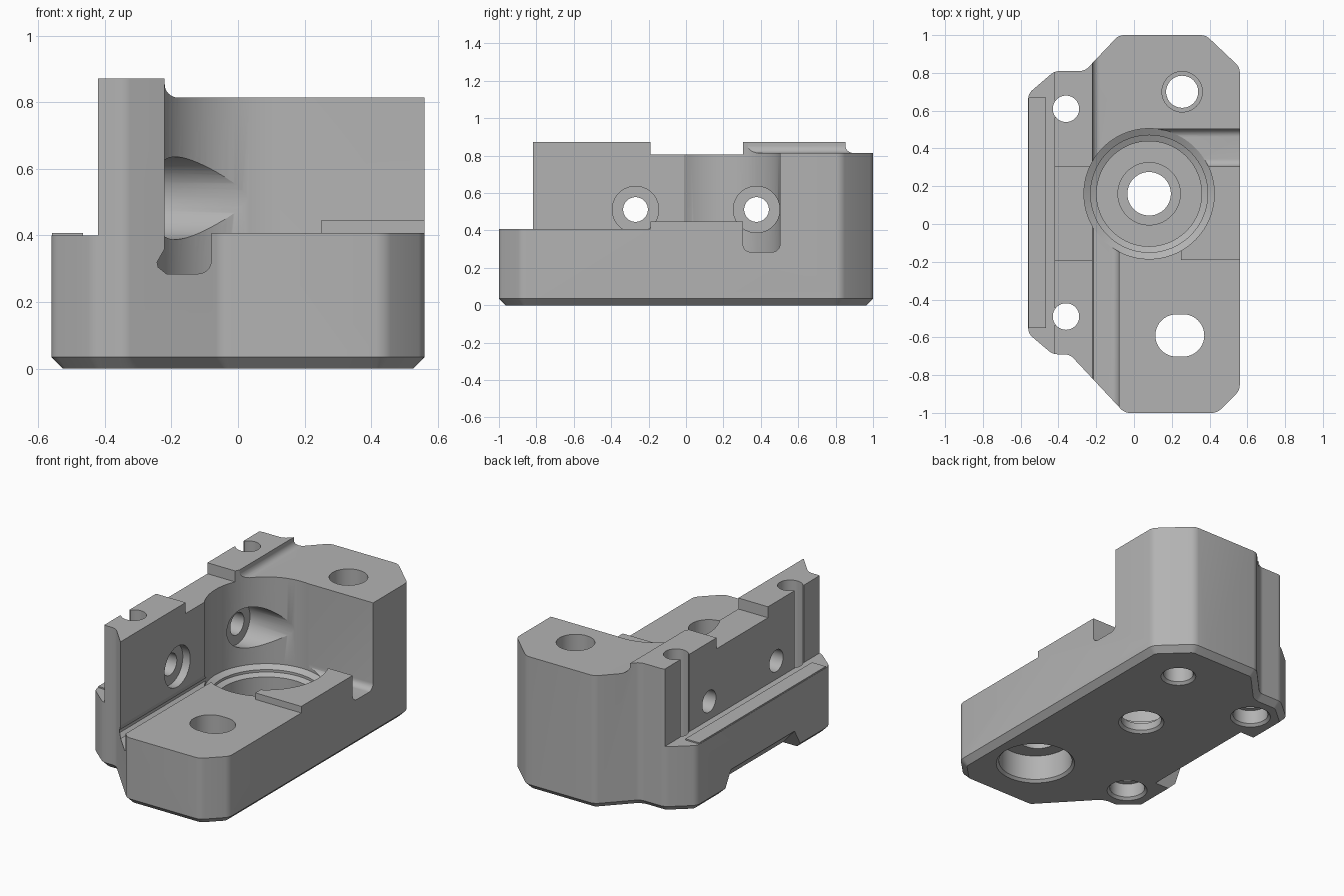
import bpy, bmesh, math
from mathutils import Vector, Matrix

if "Cube" in bpy.data.objects:
    bpy.data.objects.remove(bpy.data.objects["Cube"])

grey = bpy.data.materials.new("machined grey")
grey.use_nodes = True
grey.diffuse_color = (0.45, 0.45, 0.45, 1)
grey.node_tree.nodes["Principled BSDF"].inputs["Base Color"].default_value = (0.45, 0.45, 0.45, 1)


def finish(name, bm):
    bmesh.ops.recalc_face_normals(bm, faces=bm.faces)
    mesh = bpy.data.meshes.new(name)
    bm.to_mesh(mesh)
    bm.free()
    mesh.materials.append(grey)
    ob = bpy.data.objects.new(name, mesh)
    bpy.context.collection.objects.link(ob)
    return ob


def place(p, q, t, axis):
    return {"x": (t, p, q), "y": (p, t, q), "z": (p, q, t)}[axis]


def prism_mesh(points, start, end, axis):
    bm = bmesh.new()
    low = [bm.verts.new(place(p, q, start, axis)) for p, q in points]
    high = [bm.verts.new(place(p, q, end, axis)) for p, q in points]
    bm.faces.new(low)
    bm.faces.new(high)
    for i in range(len(points)):
        j = (i + 1) % len(points)
        bm.faces.new((low[i], low[j], high[j], high[i]))
    return bm


def arc(cx, cy, r, start, end, steps=8):
    angles = [math.radians(start + (end - start) * i / steps) for i in range(steps + 1)]
    return [(cx + r * math.cos(a), cy + r * math.sin(a)) for a in angles]


cutters = []


def cut_prism(name, points, start, end, axis):
    cutters.append(finish(name, prism_mesh(points, start, end, axis)))
    return cutters[-1]


def cut_box(name, x, y, z):
    cut_prism(name, [(x[0], y[0]), (x[1], y[0]), (x[1], y[1]), (x[0], y[1])], z[0], z[1], "z")


def cut_lathe(name, profile, centre, axis, steps=64):
    # Stepped round cutter from (radius, position) pairs along an axis
    bm = bmesh.new()
    rings = [[bm.verts.new(place(*p, t, axis)) for p in arc(*centre, r, 0, 360, steps)[:-1]]
             for r, t in profile]
    bm.faces.new(rings[0])
    bm.faces.new(rings[-1])
    for a, b in zip(rings, rings[1:]):
        for i in range(steps):
            j = (i + 1) % steps
            bm.faces.new((a[i], a[j], b[j], b[i]))
    cutters.append(finish(name, bm))


# Body: outline with rounded upright edges and a chamfered foot
outline = [(-0.05, -1), (0.44, -1), (0.56, -0.88), (0.56, 0.83), (0.38, 1), (-0.08, 1),
           (-0.26, 0.81), (-0.42, 0.81), (-0.56, 0.69), (-0.56, -0.58), (-0.43, -0.69), (-0.34, -0.69)]
bm = prism_mesh(outline, 0, 0.872, "z")
bmesh.ops.recalc_face_normals(bm, faces=bm.faces)
upright = [e for e in bm.edges if abs(e.verts[0].co.z - e.verts[1].co.z) > 0.5]
bmesh.ops.bevel(bm, geom=upright, offset=0.025, segments=4, profile=0.5, affect="EDGES")
foot = [e for e in bm.edges if all(v.co.z < 0.01 for v in e.verts)]
bmesh.ops.bevel(bm, geom=foot, offset=0.035, segments=1, affect="EDGES", clamp_overlap=False)
body = finish("bracket_body", bm)

# Large chamfers under the two right corners
for px, py, side in ((0.50, -0.94, -1), (0.47, 0.915, 1)):
    n = Vector((0.5, 0.5 * side, -math.sqrt(0.5)))
    bm = bmesh.new()
    bmesh.ops.create_cube(bm, size=1)
    bm.transform(Matrix.Translation(Vector((px, py, 0.1)) + n * 0.5)
                 @ n.to_track_quat("Z", "Y").to_matrix().to_4x4())
    cutters.append(finish("corner_cutter", bm))

# Relief under the left side, narrowing upward
relief = cut_prism("relief_cutter", [(-0.6, 0.17), (-0.4, -0.03), (-0.7, -0.03), (-0.7, 0.17)],
                   -0.32, 0.44, "y")
for v in relief.data.vertices:
    v.co.y = 0.06 + (v.co.y - 0.06) * (1 - 1.5 * v.co.z)

# Left ledge, lowered wall middle and open front deck around the raised shelf
cut_box("ledge_cutter", (-0.7, -0.42), (-1.1, 1.1), (0.4, 1))
cut_box("wall_middle_cutter", (-0.7, -0.2), (-0.19, 0.305), (0.805, 1))
cut_prism("deck_cutter", [(-0.22, -1.1), (0.7, -1.1), (0.7, -0.19), (0.25, -0.19),
                          (0.25, 0.16), (-0.22, 0.16)], 0.407, 1, "z")
cut_box("shelf_cutter", (0.2, 0.7), (-0.19, 0.4), (0.447, 1))

# Rounded cross slot and the channel beside the wall
cut_prism("slot_cutter", [(0.305, 1)] + arc(0.345, 0.325, 0.04, 180, 270)
          + arc(0.462, 0.325, 0.04, 270, 360) + [(0.502, 1)], 0.08, 0.7, "x")
cut_prism("channel_cutter", [(-0.22, 0.45), (-0.22, 0.36), (-0.243, 0.32), (-0.24, 0.305), (-0.215, 0.285)]
          + arc(-0.12, 0.325, 0.04, 270, 360) + [(-0.08, 0.45)], -1.1, 0.16, "y")

# Rear block top with a fillet against the wall
cut_prism("block_top_cutter", [(-0.22, 1)] + arc(-0.18, 0.854, 0.04, 180, 270)
          + [(0.7, 0.814), (0.7, 1)], 0.17, 1.1, "y")

# Stepped central bore
cut_lathe("bore_cutter", [(0.345, 1), (0.345, 0.285), (0.31, 0.265), (0.31, 0.25), (0.278, 0.235),
                          (0.278, 0.1), (0.165, 0.1), (0.165, 0.06), (0.115, 0.06),
                          (0.115, 0.015), (0.14, -0.01)], (0.08, 0.16), "z", 96)

# Screw holes through the wall, the rear one with a long access scoop
for y, reach in ((-0.27, -0.1), (0.377, 0.08)):
    cut_lathe("wall_screw_cutter", [(0.066, -0.6), (0.066, -0.27), (0.124, -0.27), (0.124, reach)],
              (y, 0.512), "x")

# Upright wall holes that open to the left
for y in (-0.49, 0.61):
    cut_lathe("upright_hole_cutter", [(0.07, 1), (0.07, 0.1), (0.1, 0.1), (0.1, 0.015), (0.125, -0.01)],
              (-0.36, y), "z", 48)
    cut_box("hole_opening_cutter", (-0.5, -0.37), (y - 0.045, y + 0.045), (0.4, 1))

# Rear block hole
cut_lathe("block_hole_cutter", [(0.107, 1), (0.107, 0.3), (0.085, 0.3), (0.085, 0.015), (0.11, -0.01)],
          (0.255, 0.7), "z", 48)

# Front oblong hole with a wide recess below
cut_prism("oblong_cutter", arc(0.26, -0.59, 0.112, -90, 90, 20) + arc(0.225, -0.59, 0.112, 90, 270, 20),
          0.1, 1, "z")
cut_lathe("recess_cutter", [(0.21, 0.17), (0.21, 0.015), (0.235, -0.01)], (0.243, -0.59), "z")

# Carve the body
bpy.context.view_layer.objects.active = body
for cutter in cutters:
    cutter.hide_render = True
    mod = body.modifiers.new("cut", "BOOLEAN")
    mod.operation = "DIFFERENCE"
    mod.solver = "EXACT"
    mod.object = cutter
    bpy.ops.object.modifier_apply(modifier=mod.name)
    bpy.data.objects.remove(cutter)

# Thin raised lip on the left ledge
lip = finish("ledge_lip", prism_mesh([(-0.558, -0.55), (-0.465, -0.55), (-0.465, 0.67), (-0.558, 0.67)],
                                     0.395, 0.408, "z"))

# Smooth round surfaces, keep edges sharp
for ob in (body, lip):
    bpy.ops.object.select_all(action="DESELECT")
    ob.select_set(True)
    bpy.context.view_layer.objects.active = ob
    bpy.ops.object.shade_smooth_by_angle(angle=math.radians(25))
